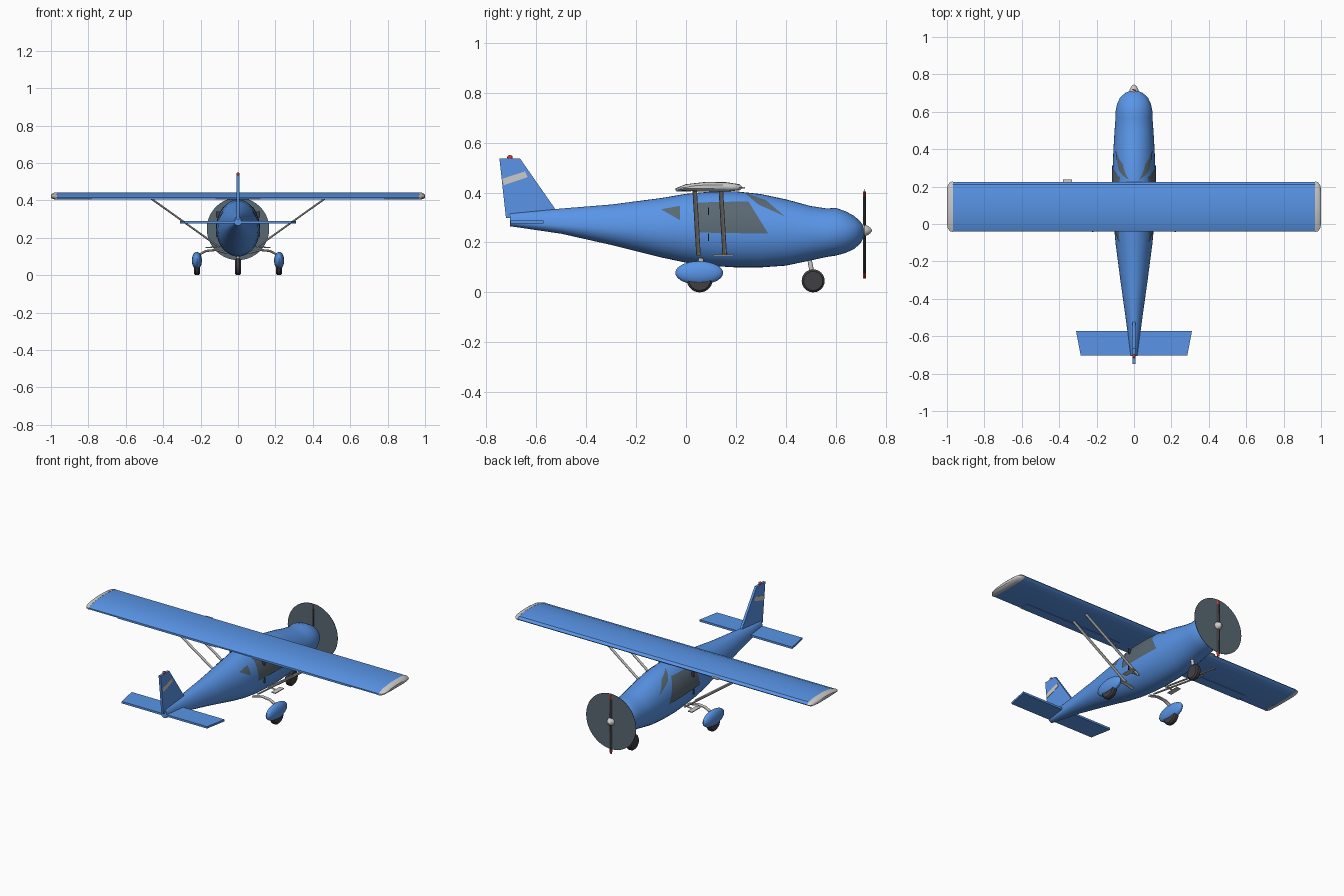
import bpy, bmesh
from math import sin, cos, pi, sqrt
from mathutils import Vector

if "Cube" in bpy.data.objects:
    bpy.data.objects.remove(bpy.data.objects["Cube"])


def mat(name, r, g, b):
    m = bpy.data.materials.new(name)
    m.diffuse_color = (r, g, b, 1)
    m.use_nodes = True
    m.node_tree.nodes["Principled BSDF"].inputs["Base Color"].default_value = m.diffuse_color
    return m


BLUE = mat("blue_paint", 0.10, 0.30, 0.80)
GLASS = mat("dark_glass", 0.10, 0.14, 0.17)
RUBBER = mat("rubber", 0.05, 0.05, 0.06)
RED = mat("red_paint", 0.6, 0.04, 0.03)


def finish(name, bm, material=None):
    bmesh.ops.recalc_face_normals(bm, faces=bm.faces)
    me = bpy.data.meshes.new(name)
    bm.to_mesh(me)
    bm.free()
    ob = bpy.data.objects.new(name, me)
    bpy.context.collection.objects.link(ob)
    if material:
        me.materials.append(material)
    return ob


def loft(name, rings, material=None):
    bm = bmesh.new()
    vs = [[bm.verts.new(p) for p in ring] for ring in rings]
    n = len(vs[0])
    for a, b in zip(vs, vs[1:]):
        for i in range(n):
            bm.faces.new((a[i], a[(i + 1) % n], b[(i + 1) % n], b[i]))
    bm.faces.new(vs[0])
    bm.faces.new(vs[-1])
    return finish(name, bm, material)


def box(name, lo, hi, material=None):
    rings = [[(lo[0], lo[1], z), (hi[0], lo[1], z), (hi[0], hi[1], z), (lo[0], hi[1], z)]
             for z in (lo[2], hi[2])]
    return loft(name, rings, material)


def ball(name, c, r, material=None):
    bm = bmesh.new()
    bmesh.ops.create_uvsphere(bm, u_segments=24, v_segments=14, radius=1)
    for v in bm.verts:
        v.co = Vector(c) + Vector((v.co.x * r[0], v.co.y * r[1], v.co.z * r[2]))
    return finish(name, bm, material)


def tube(name, pts, rx, ry, material=None):
    # elliptical rod swept along points, section lying roughly across the path
    rings = []
    pts = [Vector(p) for p in pts]
    for i, p in enumerate(pts):
        d = (pts[min(i + 1, len(pts) - 1)] - pts[max(i - 1, 0)]).normalized()
        fore = (Vector((0, 1, 0)) - d * d.y).normalized()
        side = d.cross(fore)
        rings.append([p + side * rx * cos(2 * pi * k / 12) + fore * ry * sin(2 * pi * k / 12)
                      for k in range(12)])
    return loft(name, rings, material)


def disc(name, c, r, half, axis, material=None, bevel=0.0):
    rings = []
    for t, rr in ((-half, r - bevel), (-half * 0.5, r), (half * 0.5, r), (half, r - bevel)):
        ring = []
        for k in range(40):
            u, v = rr * cos(2 * pi * k / 40), rr * sin(2 * pi * k / 40)
            off = (t, u, v) if axis == 'x' else (u, t, v)
            ring.append(Vector(c) + Vector(off))
        rings.append(ring)
    return loft(name, rings, material)


# fuselage stations: y, bottom, waist, top, half width
ST = [(-0.705, .265, .282, .318, .018), (-0.5, .235, .268, .336, .045), (-0.3, .19, .257, .352, .073),
      (-0.1, .14, .247, .378, .099), (0.0, .119, .244, .395, .108), (0.1, .106, .242, .404, .113),
      (0.2, .10, .24, .405, .115), (0.3, .10, .238, .394, .114), (0.4, .107, .237, .373, .11),
      (0.5, .128, .236, .346, .104), (0.565, .142, .236, .336, .099), (0.6, .147, .24, .339, .099),
      (0.64, .158, .243, .325, .091), (0.675, .174, .246, .306, .075), (0.7, .197, .248, .283, .048),
      (0.714, .225, .249, .262, .018)]


def side_x(y, z):
    for a, b in zip(ST, ST[1:]):
        if a[0] <= y <= b[0]:
            t = (y - a[0]) / (b[0] - a[0])
            _, lo, mid, hi, w = [p + (q - p) * t for p, q in zip(a, b)]
            k = (z - mid) / ((hi - mid) if z > mid else (mid - lo))
            return w * sqrt(max(0, 1 - k * k))


loft("fuselage", [[(w * cos(2 * pi * k / 40), y,
                    mid + sin(2 * pi * k / 40) * ((hi - mid) if k < 20 else (mid - lo)))
                   for k in range(40)] for y, lo, mid, hi, w in ST], BLUE)


def pane(name, s, q, material, n=10):
    # four-sided side-view outline wrapped onto the fuselage skin
    a, b, c, d = [Vector(p) for p in q]
    bm = bmesh.new()
    g = []
    for i in range(n + 1):
        l, r = a.lerp(d, i / n), b.lerp(c, i / n)
        row = [l.lerp(r, j / n) for j in range(n + 1)]
        g.append([bm.verts.new((s * (side_x(*p) + 0.004), p[0], p[1])) for p in row])
    for i in range(n):
        for j in range(n):
            bm.faces.new((g[i][j], g[i][j + 1], g[i + 1][j + 1], g[i + 1][j]))
    return finish(name, bm, material)


# wing with shaped tips
FOIL = [(.225, .42), (.212, .433), (.16, .441), (.08, .442), (0, .433), (-.04, .417),
        (-.04, .409), (.05, .405), (.17, .405), (.213, .41)]


def foil(x, sy=1, sz=1):
    return [(x, .0925 + (y - .0925) * sy, .423 + (z - .423) * sz) for y, z in FOIL]


loft("wing", [foil(-.97), foil(.97)], BLUE)

for s, side in ((1, "right_"), (-1, "left_")):
    loft(side + "wing_tip", [foil(s * .968, 1.02, 1.04), foil(s * .984, .99, .95),
                             foil(s * .995, .88, .7), foil(s, .7, .4)])
    box(side + "flap", (min(s * .12, s * .78), -.038, .404), (max(s * .12, s * .78), .02, .411), BLUE)
    # glazing
    pane(side + "door_window", s, [(.035, .24), (.33, .235), (.25, .365), (.035, .36)], GLASS)
    pane(side + "rear_window", s, [(-.1, .333), (-.025, .29), (-.025, .32), (-.025, .347)], GLASS)
    pane(side + "windshield", s, [(.237, .398), (.32, .37), (.396, .305), (.29, .352)], GLASS)
    for z in (.205, .31):
        box(side + "door_handle", (s * .1 if s > 0 else -.118, .088, z),
            (.118 if s > 0 else -.1, .092, z + .03), RUBBER)
    # wing struts and entry step
    for y in (.035, .14):
        tube(side + "wing_strut", [(s * .462, y, .408), (s * .1, y + .015, .15)], .005, .009)
    box(side + "step", (s * .16 - .014, .11, .146), (s * .16 + .014, .19, .151))
    tube(side + "step_bracket", [(s * .09, .15, .155), (s * .16, .15, .148)], .003, .006)
    # main landing gear
    tube(side + "gear_leg", [(s * .06, .06, .12), (s * .12, .06, .135), (s * .17, .06, .13),
                             (s * .205, .06, .112), (s * .22, .058, .085)], .006, .011)
    disc(side + "main_wheel", (s * .22, .055, .052), .052, .016, 'x', RUBBER, .008)
    ball(side + "wheel_fairing", (s * .22, .053, .078), (.027, .096, .047), BLUE)

# nose gear
tube("nose_leg", [(0, .51, .045), (0, .505, .08), (0, .49, .16)], .009, .009)
disc("nose_wheel", (0, .51, .046), .046, .016, 'x', RUBBER, .008)


def plate(name, outline, half, material=None):
    return loft(name, [[(x, y, z) for y, z in outline] for x in (-half, half)], material)


# tail surfaces
plate("tail_fin", [(-.748, .536), (-.665, .536), (-.525, .335), (-.56, .30), (-.722, .298)], .007, BLUE)
plate("fin_stripe", [(-.738, .455), (-.645, .485), (-.635, .462), (-.73, .43)], .009)
ball("tail_beacon", (0, -.706, .541), (.008, .011, .009), RED)
loft("tailplane", [[(-.31, -.572, z), (.31, -.572, z), (.285, -.703, z), (-.285, -.703, z)]
                   for z in (.277, .289)], BLUE)

# pitot probe ahead of the wing
box("pitot_probe", (-.38, .215, .417), (-.332, .237, .423))

# propeller, disc and spinner
disc("propeller_disc", (0, .714, .248), .167, .001, 'y', GLASS)


def blade(name, z0, z1, w0, w1, material):
    loft(name, [[(-w, .718, z), (-w * .3, .722, z), (w, .716, z), (w * .3, .710, z)]
                for z, w in ((z0, w0), (z1, w1))], material)


blade("upper_blade", .248, .385, .012, .011, RUBBER)
blade("upper_blade_tip", .385, .405, .011, .008, RED)
blade("lower_blade", .248, .077, .012, .011, RUBBER)
blade("lower_blade_tip", .077, .056, .011, .008, RED)
loft("spinner", [[(r * cos(2 * pi * k / 24), y, .248 + r * sin(2 * pi * k / 24)) for k in range(24)]
                 for y, r in ((.704, .025), (.718, .023), (.73, .018), (.739, .011), (.745, .003))])

# smooth shading with crisp edges
for ob in bpy.data.objects:
    ob.select_set(True)
bpy.context.view_layer.objects.active = bpy.data.objects["fuselage"]
bpy.ops.object.shade_smooth_by_angle(angle=0.6)
